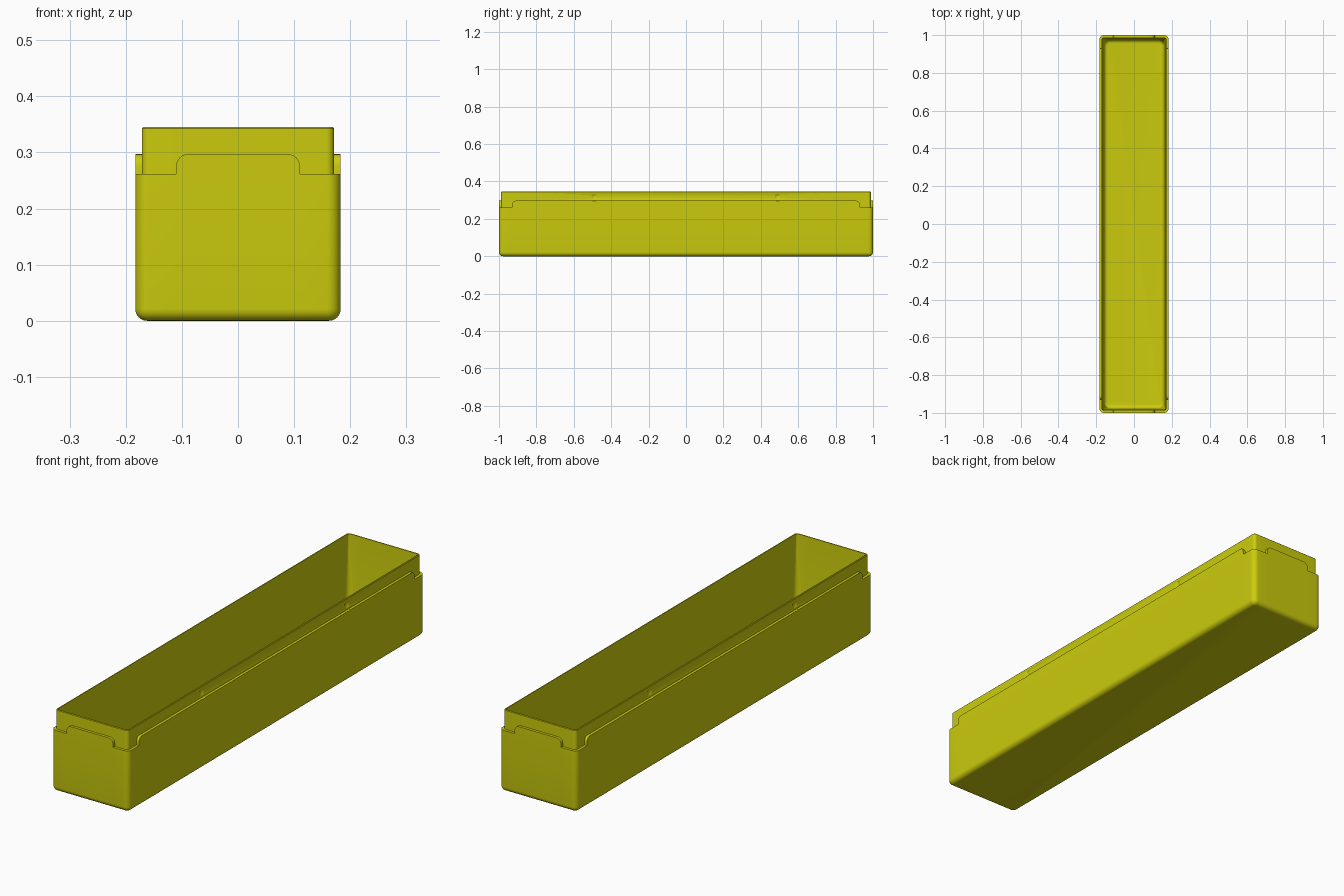
import bpy, bmesh
from math import sin, cos, pi, radians

cube = bpy.data.objects.get("Cube")
if cube:
    bpy.data.objects.remove(cube)

HX, HY = 0.183, 1.0          # outer half sizes
LIP = 0.0115                 # step from collar to lip
FLOOR, NOTCH, COLLAR, TOP = 0.016, 0.262, 0.297, 0.345
FILLET = 0.021
ARC = 8

yellow = bpy.data.materials.new("yellow plastic")
yellow.use_nodes = True
colour = (0.6, 0.6, 0.004, 1)
yellow.diffuse_color = colour
yellow.node_tree.nodes["Principled BSDF"].inputs["Base Color"].default_value = colour


def notch_steps(edge):
    """Positions and heights along a wall where the collar drops to its corner notch."""
    steps = [(edge - FILLET * (1 - sin(a)), COLLAR - FILLET * (1 - cos(a)))
             for a in (i * pi / 12 for i in range(7))]
    return steps + [(edge + 0.0003, NOTCH)]


END_STEPS, SIDE_STEPS = notch_steps(0.11), notch_steps(0.93)


def ring(inset, r, z):
    """Rounded rectangle with extra points at the notches; z=None follows the collar edge."""
    hx, hy = HX - inset, HY - inset
    quarter = [(hx, p, h) for p, h in SIDE_STEPS]
    for i in range(ARC + 1):
        a = i * pi / 2 / ARC
        quarter.append((hx - r + r * cos(a), hy - r + r * sin(a), NOTCH))
    quarter += [(p, hy, h) for p, h in reversed(END_STEPS)]
    left = quarter + [(-x, y, h) for x, y, h in reversed(quarter)]
    full = left + [(-x, -y, h) for x, y, h in left]
    return [(x, y, h if z is None else z) for x, y, h in full]


# Outer wall, from the rounded bottom edge up to the notched collar
rings = []
for i in range(7):
    a = i * pi / 12
    inset = FILLET * (1 - sin(a))
    rings.append(ring(inset, 0.0235 - inset, FILLET * (1 - cos(a))))
rings.append(ring(0, 0.0235, None))

# Lip standing inside the collar, with a softened top edge
rings.append(ring(LIP, 0.014, None))
rings.append(ring(LIP, 0.014, TOP - 0.002))
rings.append(ring(LIP + 0.002, 0.012, TOP))
rings.append(ring(LIP + 0.006, 0.003, TOP))

# Drafted inner wall and rounded floor edge
for i in range(7):
    a = i * pi / 12
    inset = 0.024 + 0.02 * (1 - cos(a))
    rings.append(ring(inset, 0.03 - 0.02 * (1 - cos(a)), FLOOR + 0.02 * (1 - sin(a))))

bm = bmesh.new()
loops = [[bm.verts.new(p) for p in pts] for pts in rings]
for low, high in zip(loops, loops[1:]):
    for i in range(len(low)):
        j = (i + 1) % len(low)
        bm.faces.new((low[i], low[j], high[j], high[i]))
bm.faces.new(list(reversed(loops[0])))
bm.faces.new(loops[-1])
bmesh.ops.recalc_face_normals(bm, faces=bm.faces)
mesh = bpy.data.meshes.new("tray")
bm.to_mesh(mesh)
bm.free()
tray = bpy.data.objects.new("tray", mesh)
bpy.context.collection.objects.link(tray)
mesh.materials.append(yellow)

# Shallow round dimples on the long sides of the lip
for sx in (-1, 1):
    for sy in (-1, 1):
        bpy.ops.mesh.primitive_uv_sphere_add(
            segments=48, ring_count=32, radius=0.0265,
            location=(sx * (HX - LIP + 0.0222), sy * 0.49, 0.319))
        cutter = bpy.context.object
        cutter.name = "dimple_cutter"
        cutter.data.materials.append(yellow)
        cutter.hide_render = True
        cutter.hide_set(True)
        cut = tray.modifiers.new("dimple", 'BOOLEAN')
        cut.operation = 'DIFFERENCE'
        cut.solver = 'EXACT'
        cut.object = cutter

# The collar clears the dimple cutters, so bake the cuts and drop the helpers
bpy.ops.object.select_all(action='DESELECT')
tray.select_set(True)
bpy.context.view_layer.objects.active = tray
for name in [m.name for m in tray.modifiers]:
    bpy.ops.object.modifier_apply(modifier=name)
for obj in [o for o in bpy.data.objects if o.name.startswith("dimple_cutter")]:
    bpy.data.objects.remove(obj)
bpy.ops.object.shade_smooth_by_angle(angle=radians(32))
